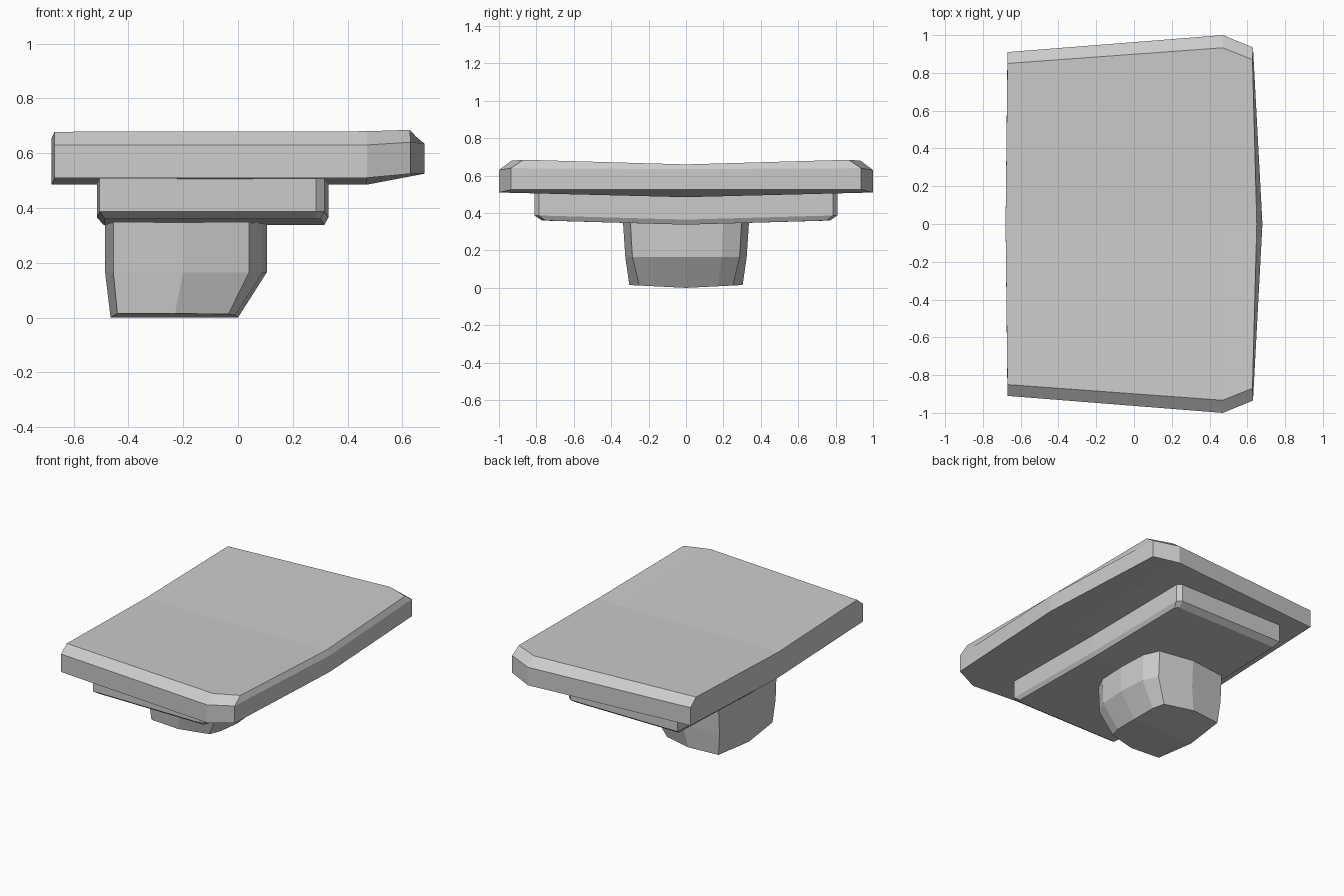
import bpy
import bmesh

if "Cube" in bpy.data.objects:
    bpy.data.objects.remove(bpy.data.objects["Cube"], do_unlink=True)

grey = bpy.data.materials.new("light grey")
grey.use_nodes = True
colour = (0.6, 0.6, 0.6, 1)
grey.diffuse_color = colour
grey.node_tree.nodes["Principled BSDF"].inputs["Base Color"].default_value = colour


def loft(name, rings):
    """Skin half rings (first and last point on y = 0) and mirror them in y."""
    bm = bmesh.new()
    loops = [[bm.verts.new(p) for p in ring] for ring in rings]
    for low, high in zip(loops, loops[1:]):
        for i in range(len(low) - 1):
            bm.faces.new((low[i], low[i + 1], high[i + 1], high[i]))
    # caps fold along the middle, split where the outline turns at its end
    for loop, flip in ((loops[0], True), (loops[-1], False)):
        first, last = loop[0], loop[-1]
        a, b = loop[-3], last
        mid = bm.verts.new((a.co.x, 0, first.co.z))
        for f in ([first] + loop[1:-2] + [mid], [mid, a, loop[-2], b]):
            bm.faces.new(f[::-1] if flip else f)
    geom = bm.verts[:] + bm.edges[:] + bm.faces[:]
    bmesh.ops.mirror(bm, geom=geom, axis="Y", merge_dist=0.0005)
    bmesh.ops.remove_doubles(bm, verts=bm.verts, dist=0.0005)
    bmesh.ops.recalc_face_normals(bm, faces=bm.faces)
    mesh = bpy.data.meshes.new(name)
    bm.to_mesh(mesh)
    bm.free()
    mesh.materials.append(grey)
    obj = bpy.data.objects.new(name, mesh)
    bpy.context.collection.objects.link(obj)
    return obj


# Broad shallow-V top slab with a bevelled rim
loft("top_slab", [
    [(-.68, 0, .485), (-.67, -.91, .51), (.47, -1, .51), (.63, -.935, .525), (.68, 0, .525)],
    [(-.68, 0, .62), (-.67, -.91, .63), (.47, -1, .63), (.63, -.935, .64), (.68, 0, .635)],
    [(-.68, 0, .655), (-.67, -.85, .678), (.47, -.933, .68), (.627, -.87, .685), (.65, 0, .66)],
])

# Thinner plate under the slab, bevelled along its lower edge
loft("under_plate", [
    [(-.49, 0, .338), (-.485, -.77, .36), (.28, -.77, .36), (.3, -.75, .36), (.315, 0, .338)],
    [(-.515, 0, .365), (-.505, -.81, .387), (.285, -.81, .387), (.315, -.785, .387), (.33, 0, .365)],
    [(-.515, 0, .53), (-.505, -.81, .53), (.285, -.81, .53), (.315, -.785, .53), (.33, 0, .53)],
])

# Faceted stem that tapers toward the foot
foot = [(-.465, 0), (-.44, -.285), (-.23, -.303), (-.035, -.25), (-.01, -.17), (0, 0)]
body = [(-.485, 0), (-.455, -.31), (-.2, -.34), (.04, -.3), (.09, -.2), (.105, 0)]
loft("stem", [
    [(x, y, -y * .05) for x, y in foot],
    [(x, y * .955, .165) for x, y in body],
    [(x, y, .4) for x, y in body],
])
